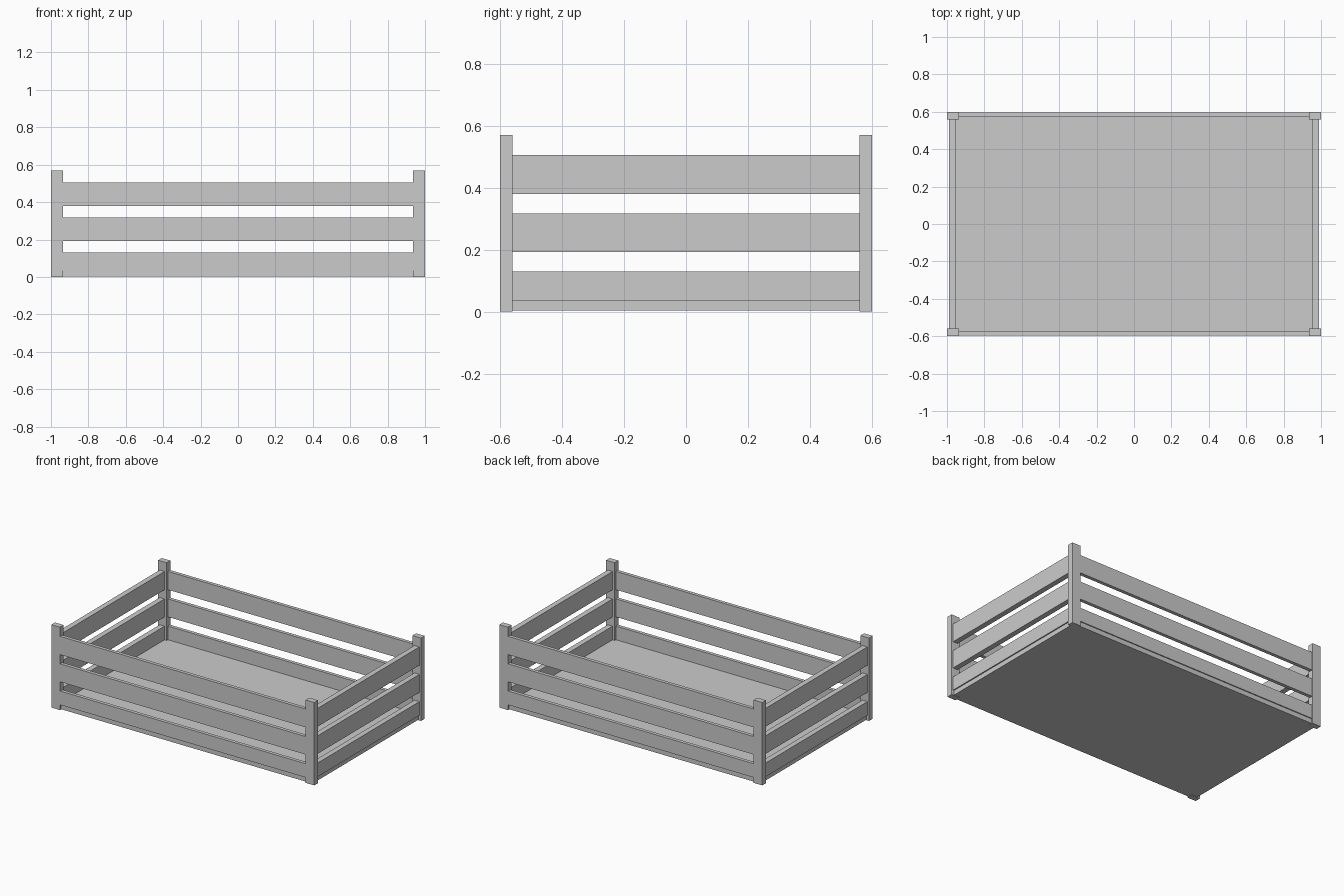
import bpy

if "Cube" in bpy.data.objects:
    bpy.data.objects.remove(bpy.data.objects["Cube"])


def box(name, x, y, z):
    """Axis-aligned box from (min, max) pairs."""
    bpy.ops.mesh.primitive_cube_add(
        size=1, location=[(a + b) / 2 for a, b in (x, y, z)])
    ob = bpy.context.object
    ob.name = name
    ob.scale = [b - a for a, b in (x, y, z)]
    bpy.ops.object.transform_apply(location=False, rotation=False, scale=True)
    return ob


def span(s, a, b):
    """Interval a..b placed on the side given by sign s."""
    return (a, b) if s > 0 else (-b, -a)


POST_X, POST_Y = 0.935, 0.56      # inner faces of the posts
SLATS = [(0.035, 0.13), (0.193, 0.317), (0.38, 0.506)]

# Floor panel, slightly inset from the slats
box("floor_panel", (-0.98, 0.98), (-0.59, 0.59), (0.003, 0.036))

# Corner posts
for sx, nx in ((-1, "left"), (1, "right")):
    for sy, ny in ((-1, "front"), (1, "back")):
        box(f"{ny}_{nx}_post", span(sx, POST_X, 1.0),
            span(sy, POST_Y, 0.6), (0, 0.57))

# Three slats on every side, running between the posts
for i, z in enumerate(SLATS, 1):
    for s, n in ((-1, "front"), (1, "back")):
        box(f"{n}_slat_{i}", (-POST_X - 0.01, POST_X + 0.01), span(s, 0.573, 0.597), z)
    for s, n in ((-1, "left"), (1, "right")):
        box(f"{n}_slat_{i}", span(s, 0.951, 0.988), (-POST_Y - 0.01, POST_Y + 0.01), z)
